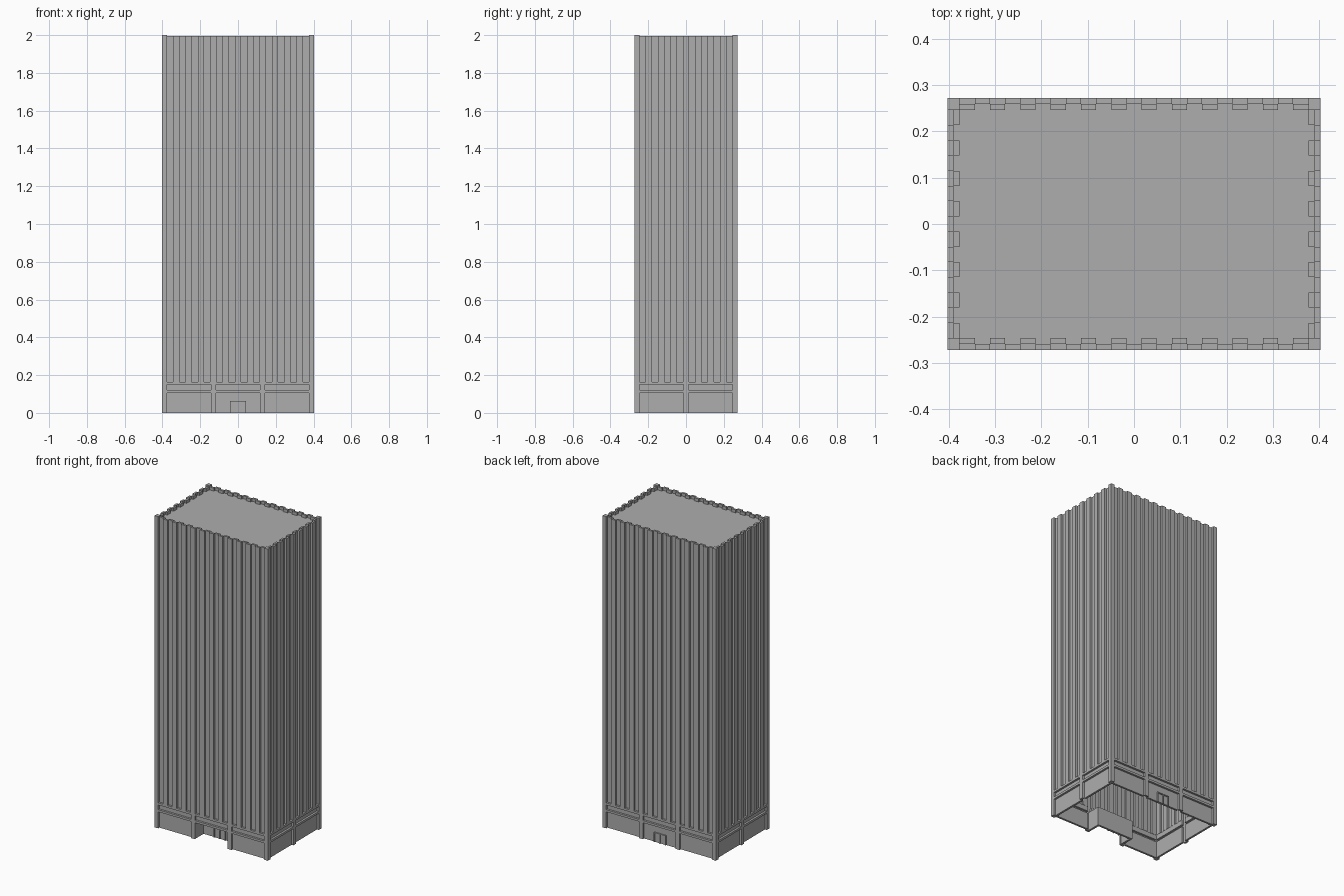
import bpy, bmesh
from math import pi
from mathutils import Matrix, Vector

cube = bpy.data.objects.get("Cube")
if cube:
    bpy.data.objects.remove(cube)

HX, HY = 0.402, 0.272          # half width and half depth
POST, T = 0.026, 0.013         # corner post size, shell thickness
BASE, WALL_TOP = 0.164, 1.994  # top of the base, top of the walls
PANEL_TOP, BAND_LOW, BAND_HIGH = 0.106, 0.12, 0.15
PIER = 0.027

grey = bpy.data.materials.new("concrete grey")
grey.use_nodes = True
grey.diffuse_color = (0.42, 0.42, 0.42, 1)
grey.node_tree.nodes["Principled BSDF"].inputs["Base Color"].default_value = grey.diffuse_color


def make_part(name, boxes):
    """Each box is (side, u0, u1, d0, d1, z0, z1): along the wall, inward depth, height."""
    bm = bmesh.new()
    for side, u0, u1, d0, d1, z0, z1 in boxes:
        reach = HX if side % 2 else HY
        centre = Vector(((u0 + u1) / 2, (d0 + d1) / 2 - reach, (z0 + z1) / 2))
        size = Matrix.Diagonal((u1 - u0, d1 - d0, z1 - z0, 1))
        turn = Matrix.Rotation(side * pi / 2, 4, "Z")
        bmesh.ops.create_cube(bm, size=1, matrix=turn @ Matrix.Translation(centre) @ size)
    mesh = bpy.data.meshes.new(name)
    bm.to_mesh(mesh)
    bm.free()
    mesh.materials.append(grey)
    obj = bpy.data.objects.new(name, mesh)
    bpy.context.collection.objects.link(obj)
    return obj


ribs, recesses, rails, piers, panels, posts = [], [], [], [], [], []
for side in range(4):          # front, left, back, right
    wide = side % 2 == 0
    half = (HX if wide else HY) - POST
    # Folded upper wall: alternating recessed and projecting strips
    count = 23 if wide else 15
    step = 2 * half / count
    for i in range(count):
        u = -half + i * step
        if i % 2:
            ribs.append((side, u, u + step, 0, T, BASE, WALL_TOP))
        else:
            recesses.append((side, u, u + step, T, 2 * T, BASE - T, WALL_TOP))
    # Base rails, piers and recessed panels
    rails.append((side, -half, half, 0, T, PANEL_TOP, BAND_LOW))
    rails.append((side, -half, half, 0, T, BAND_HIGH, BASE))
    bays = 3 if wide else 2
    bay = (2 * half - (bays - 1) * PIER) / bays
    for i in range(bays):
        u = -half + i * (bay + PIER)
        panels.append((side, u, u + bay, T, 2 * T, BAND_LOW, BAND_HIGH))
        if not (side == 0 and i == 1):
            panels.append((side, u, u + bay, T, 2 * T, 0, PANEL_TOP))
        if i:
            piers.append((side, u - PIER, u, 0, T, 0, PANEL_TOP))
            piers.append((side, u - PIER, u, 0, T, BAND_LOW, BAND_HIGH))
    # Corner post at the end of each side
    length = HX if wide else HY
    posts.append((side, length - POST, length, 0, POST, 0, 2))

make_part("wall_ribs", ribs)
make_part("wall_recesses", recesses)
make_part("base_rails", rails)
make_part("base_piers", piers)
make_part("base_panels", panels)
make_part("corner_posts", posts)
make_part("roof", [(0, -HX + T, HX - T, T, 2 * HY - T, 1.96, 1.975)])

# Entrance porch set back into the front middle bay
w, deep = 0.117, 0.09
make_part("entrance_porch", [
    (0, -w - T, -w, T, deep + T, 0, PANEL_TOP),
    (0, w, w + T, T, deep + T, 0, PANEL_TOP),
    (0, -w, w, deep, deep + T, 0, PANEL_TOP),
    (0, -w - T, w + T, T, deep + T, PANEL_TOP, BAND_LOW),
])


# Double doors: a raised surround with two leaves
def double_door(name, side, face):
    out, dw, dh, bar = face - 0.008, 0.042, 0.062, 0.006
    boxes = [(side, -dw, dw, out, face, dh - bar, dh)]
    for u in (-dw, -bar / 2, dw - bar):
        boxes.append((side, u, u + bar, out, face, 0, dh - bar))
    for u in (-dw + bar, bar / 2):
        boxes.append((side, u, u + dw - 1.5 * bar, face - 0.002, face, 0, dh - bar))
    make_part(name, boxes)


double_door("front_door", 0, deep)
double_door("back_door", 2, T)
